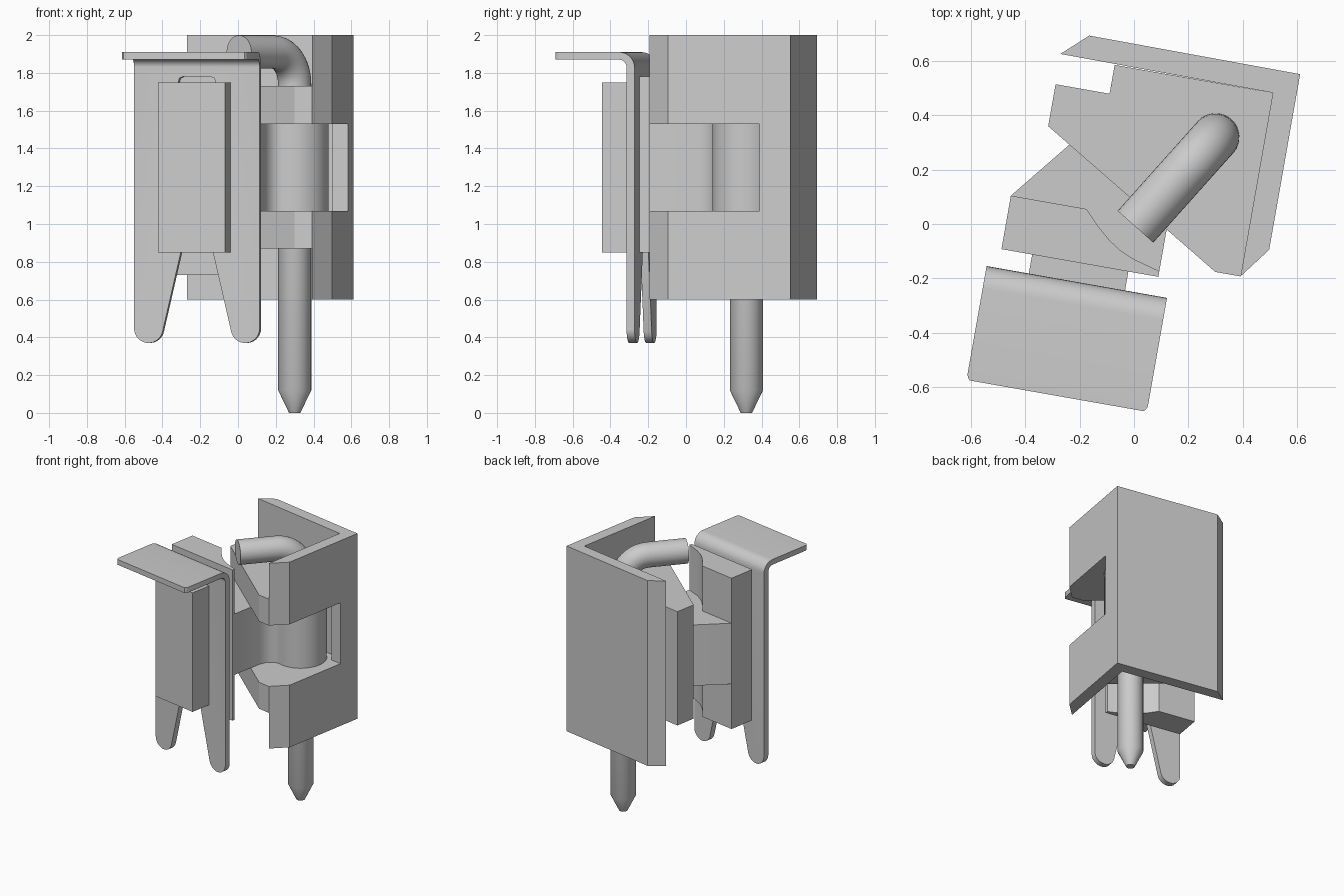
import bpy, bmesh, math
from mathutils import Vector

if "Cube" in bpy.data.objects:
    bpy.data.objects.remove(bpy.data.objects["Cube"])

TURN = -math.radians(10)   # whole assembly is turned about z


def arc(cx, cy, r, a0, a1, n=10):
    return [(cx + r * math.cos(math.radians(a0 + (a1 - a0) * i / n)),
             cy + r * math.sin(math.radians(a0 + (a1 - a0) * i / n))) for i in range(n + 1)]


def prism(name, pts, lo, hi, axis='z'):
    """Extrude a 2D outline from lo to hi along an axis (x: (y,z), y: (x,z), z: (x,y))."""
    place = {'x': lambda p, t: (t, p[0], p[1]),
             'y': lambda p, t: (p[0], t, p[1]),
             'z': lambda p, t: (p[0], p[1], t)}[axis]
    bm = bmesh.new()
    a = [bm.verts.new(place(p, lo)) for p in pts]
    b = [bm.verts.new(place(p, hi)) for p in pts]
    bm.faces.new(a)
    bm.faces.new(b[::-1])
    for i in range(len(pts)):
        j = (i + 1) % len(pts)
        bm.faces.new((a[i], b[i], b[j], a[j]))
    return finish(name, bm)


def finish(name, bm):
    bmesh.ops.recalc_face_normals(bm, faces=bm.faces)
    me = bpy.data.meshes.new(name)
    bm.to_mesh(me)
    bm.free()
    ob = bpy.data.objects.new(name, me)
    ob.rotation_euler.z = TURN
    bpy.context.collection.objects.link(ob)
    return ob


def rect(x0, x1, y0, y1):
    return [(x0, y0), (x1, y0), (x1, y1), (x0, y1)]


def activate(ob):
    bpy.ops.object.select_all(action='DESELECT')
    ob.select_set(True)
    bpy.context.view_layer.objects.active = ob


def boolean(ob, cutter, op='DIFFERENCE'):
    bpy.context.view_layer.update()
    m = ob.modifiers.new('cut', 'BOOLEAN')
    m.operation, m.solver, m.object = op, 'EXACT', cutter
    activate(ob)
    bpy.ops.object.modifier_apply(modifier='cut')
    bpy.data.objects.remove(cutter)


def smooth(ob):
    activate(ob)
    bpy.ops.object.shade_smooth_by_angle(angle=math.radians(32))


# Angle bracket with a window in its side wall
bracket = prism('angle_bracket', [(-.376, .57), (-.283, .655), (.507, .65), (.507, -.007),
                                  (.42, -.122), (.42, .565)], .6, 2)
boolean(bracket, prism('window', rect(.35, .7, -.3, .485), 1.07, 1.53))

# Insert block inside the bracket, with a pocket for the hinge knuckle
insert = prism('hinge_insert', [(-.374, .457), (-.172, .457), (-.172, .565), (.42, .565),
                                (.42, -.122), (.326, -.122), (-.374, .30)], .87, 1.73)
boolean(insert, prism('pocket', [(-.32, .1), (-.2, .43), (.1, .55), (.6, .55),
                                 (.6, -.3), (-.1, -.3)], 1.07, 1.53))

# Clamp jaw with a concave clearance at the inner corner
jaw = prism('clamp_jaw', [(-.465, .024), (-.465, -.176), (.122, -.176), (.122, -.155),
                          (.023, -.128), (-.03, -.106), (-.078, -.075), (-.13, -.03),
                          (-.182, .024)], .73, 1.87)

# Hinge arm ending in a round knuckle about the pin
arm = prism('hinge_arm', [(-.465, -.17), (.122, -.17), (.122, .09), (.135, .145), (.17, .18), (.205, .19)]
            + arc(.24, .367, .18, -90, 115, 24) + [(-.2, .352), (-.465, .024)], 1.07, 1.53)

# Neck joining jaw, clip plate and front block
prism('neck', rect(-.35, .01, -.247, -.17), .85, 1.78)
prism('neck_web', rect(-.25, -.09, -.3, -.24), .86, 1.74)
prism('front_block', rect(-.35, .01, -.45, -.29), .85, 1.75)

# Spring clip: bent sheet trimmed to a forked outline
sheet = [(-.29, .3)] + arc(-.33, 1.83, .04, 0, 90, 8) + [(-.673, 1.87), (-.673, 1.91)] \
    + arc(-.33, 1.827, .083, 90, 0, 8) + [(-.247, .3)]
clip = prism('spring_clip', sheet, -.508, .167, 'x')
half = [(.0, 1.78), (.075, 1.78), (.094, 1.772), (.1, 1.75), (.0865, .85)] \
    + arc(.26, .4475, .0775, 192, 360, 14) + [(.3375, .5), (.3375, 1.84), (.345, 2.1)]
outline = [(-.17 + x, z) for x, z in half] + [(-.17 - x, z) for x, z in half[:0:-1]]
boolean(clip, prism('fork', outline, -.9, 0, 'y'), 'INTERSECT')
# clip the two flange corners
for s in (-1, 1):
    x = -.1705 + s * .3375
    boolean(clip, prism('corner', [(x - s * .02, -.68), (x + s * .01, -.68), (x + s * .01, -.653),
                                   (x, -.653), (x - s * .006, -.667)], 1.8, 2))

# Hinge pin: pointed rod swept up and bent over at the top
base = Vector((.24, .367, 0))
end = Vector((.007, -.009, 0))
d = (end - base)
length = d.length
d.normalize()
side = Vector((-d.y, d.x, 0))
R = .17
path = [(0, 0, .03), (0, .12, .088), (0, 1.91 - R, .088)]
path += [(R - R * math.cos(t), 1.91 - R + R * math.sin(t), .088)
         for t in [math.pi / 2 * i / 10 for i in range(1, 11)]]
path.append((length, 1.911, .088))
bm = bmesh.new()
rings = []
for i, (s, z, r) in enumerate(path):
    ang = 0 if i < 3 else min(i - 2, 10) / 10 * math.pi / 2
    normal = d * math.cos(ang) - Vector((0, 0, math.sin(ang)))
    c = base + d * s + Vector((0, 0, z))
    rings.append([bm.verts.new(c + r * (normal * math.cos(a) + side * math.sin(a)))
                  for a in [2 * math.pi * k / 32 for k in range(32)]])
for p, q in zip(rings, rings[1:]):
    for k in range(32):
        bm.faces.new((p[k], p[(k + 1) % 32], q[(k + 1) % 32], q[k]))
bm.faces.new(rings[0])
bm.faces.new(rings[-1])
pin = finish('hinge_pin', bm)

for ob in (jaw, arm, clip, pin):
    smooth(ob)
